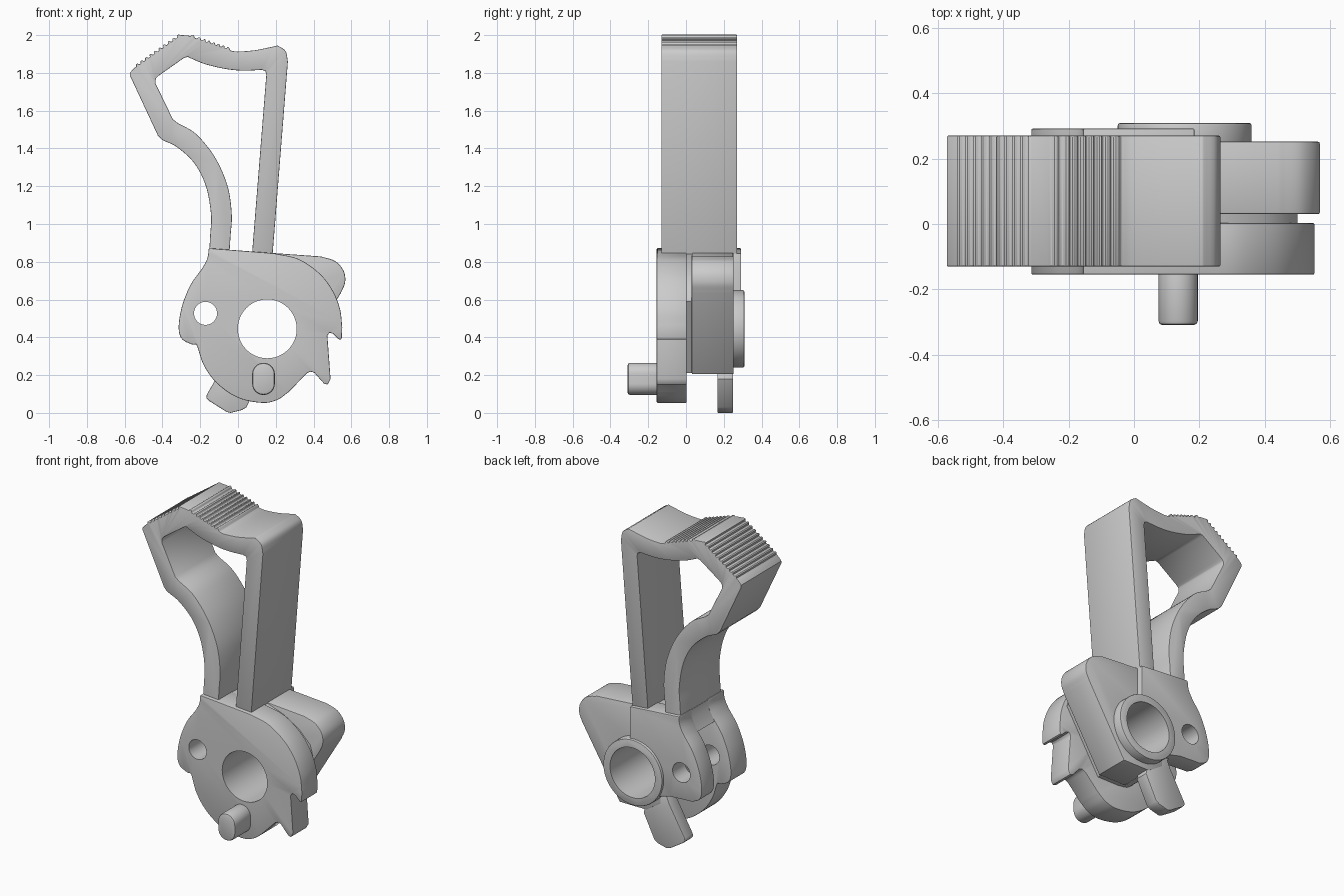
import bpy, bmesh, math
from mathutils import Vector

if "Cube" in bpy.data.objects:
    bpy.data.objects.remove(bpy.data.objects["Cube"])


def smooth(pts, n=6):
    """Catmull-Rom curve through the points."""
    p = [Vector(q) for q in pts]
    p = [2 * p[0] - p[1]] + p + [2 * p[-1] - p[-2]]
    out = []
    for i in range(1, len(p) - 2):
        a, b, c, d = p[i - 1:i + 3]
        for k in range(n):
            t = k / n
            out.append(0.5 * (2 * b + (c - a) * t + (2 * a - 5 * b + 4 * c - d) * t * t
                              + (3 * b - a - 3 * c + d) * t ** 3))
    return [tuple(v) for v in out] + [tuple(pts[-1])]


def arc(cx, cz, r, a0=0, a1=360, n=48):
    return [(cx + r * math.cos(math.radians(a0 + (a1 - a0) * i / n)),
             cz + r * math.sin(math.radians(a0 + (a1 - a0) * i / n))) for i in range(n + 1)]


def teeth(a, b, count, depth=0.011):
    """Square grip ridges from a to b, grooves cut below the line."""
    a, b = Vector(a), Vector(b)
    d = (b - a) / count
    n = Vector((d.y, -d.x)).normalized() * depth
    out = []
    for i in range(count):
        s = a + d * i
        out += [s + n + d * 0.05, s + n + d * 0.35, s + d * 0.5, s + d * 0.85]
    return [tuple(v) for v in out]


def prism(name, pts, y0, y1, bevel=0.006, cuts=()):
    """Extrude an x-z outline along y, round its edges, then drill holes."""
    clean = []
    for p in pts:
        if not clean or (Vector(p) - Vector(clean[-1])).length > 1e-4:
            clean.append(p)
    if (Vector(clean[0]) - Vector(clean[-1])).length < 1e-4:
        clean.pop()
    bm = bmesh.new()
    f = bm.faces.new([bm.verts.new((x, y0, z)) for x, z in clean])
    ext = bmesh.ops.extrude_face_region(bm, geom=[f])
    bmesh.ops.translate(bm, vec=(0, y1 - y0, 0),
                        verts=[g for g in ext["geom"] if isinstance(g, bmesh.types.BMVert)])
    bmesh.ops.recalc_face_normals(bm, faces=bm.faces)
    me = bpy.data.meshes.new(name)
    bm.to_mesh(me)
    bm.free()
    ob = bpy.data.objects.new(name, me)
    bpy.context.collection.objects.link(ob)
    bpy.ops.object.select_all(action="DESELECT")
    ob.select_set(True)
    bpy.context.view_layer.objects.active = ob
    if bevel:
        m = ob.modifiers.new("round", "BEVEL")
        m.width, m.segments, m.limit_method = bevel, 2, "ANGLE"
        m.angle_limit = math.radians(40)
        bpy.ops.object.modifier_apply(modifier=m.name)
    for c in cuts:
        tool = prism("cutter", arc(*c), -1, 1, 0)
        tool.hide_render = True
        bpy.context.view_layer.objects.active = ob
        m = ob.modifiers.new("hole", "BOOLEAN")
        m.operation, m.solver, m.object = "DIFFERENCE", "EXACT", tool
        bpy.ops.object.modifier_apply(modifier=m.name)
        bpy.data.objects.remove(tool)
    bpy.ops.object.select_all(action="DESELECT")
    ob.select_set(True)
    bpy.context.view_layer.objects.active = ob
    bpy.ops.object.shade_smooth_by_angle(angle=math.radians(30))
    return ob


PIVOT = (0.155, 0.445, 0.156)
SIDE = (-0.172, 0.527, 0.061)

# Open spur loop with ridged thumb rest
outer = [(0.18, 0.8)] + smooth([(0.264, 1.86), (0.252, 1.915), (0.21, 1.945)], 4)
outer += smooth([(0.19, 1.94), (0.09, 1.92), (0, 1.913), (-0.04, 1.918)])
outer += teeth((-0.05, 1.925), (-0.2, 1.975), 6) + teeth((-0.2, 1.975), (-0.27, 2.0), 2)
outer += [(-0.3, 2.0)] + teeth((-0.31, 1.995), (-0.55, 1.825), 10)
outer += [(-0.56, 1.815), (-0.572, 1.8), (-0.572, 1.785), (-0.425, 1.47), (-0.405, 1.448)]
outer += smooth([(-0.39, 1.44), (-0.32, 1.405), (-0.23, 1.32), (-0.17, 1.2), (-0.143, 1.05),
                 (-0.148, 0.93), (-0.155, 0.8)])
inner = smooth([(-0.048, 0.8), (-0.04, 0.93), (-0.033, 1.05), (-0.055, 1.2), (-0.12, 1.35),
                (-0.22, 1.475), (-0.32, 1.535)])
inner += [(-0.345, 1.555), (-0.437, 1.745), (-0.435, 1.77), (-0.42, 1.785), (-0.285, 1.88), (-0.265, 1.885)]
inner += smooth([(-0.25, 1.877), (-0.17, 1.845), (-0.06, 1.82), (0.03, 1.812), (0.125, 1.816)])
inner += [(0.145, 1.81), (0.15, 1.79), (0.071, 0.8)]
prism("spur_loop", outer + inner, -0.13, 0.27, 0.005)

# Left edge shared by both cheeks
left = smooth([(-0.155, 0.872), (-0.162, 0.82), (-0.19, 0.765), (-0.25, 0.68), (-0.295, 0.57),
               (-0.314, 0.46), (-0.3, 0.395), (-0.25, 0.365), (-0.22, 0.362)])

# Front cheek with two notches
front = left + smooth([(-0.215, 0.35), (-0.18, 0.25), (-0.11, 0.155), (0, 0.08), (0.13, 0.053),
                       (0.21, 0.07), (0.27, 0.112)])
front += [(0.365, 0.21), (0.385, 0.219), (0.405, 0.212), (0.455, 0.155), (0.475, 0.15),
          (0.49, 0.18), (0.473, 0.41), (0.485, 0.425), (0.505, 0.418), (0.535, 0.388), (0.549, 0.39)]
front += smooth([(0.552, 0.45), (0.54, 0.55), (0.5, 0.65), (0.43, 0.74), (0.32, 0.815), (0.19, 0.845)])
prism("front_cheek", front, -0.155, 0.003, 0.005, (PIVOT, SIDE))

# Back cheek
back = left + [(-0.1, 0.355), (0, 0.33), (0.185, 0.33), (0.185, 0.846)]
prism("back_cheek", back, 0.168, 0.292, 0.005, (PIVOT, SIDE))

# Middle core, leaving a slot between the cheeks on the left
core = [(-0.153, 0.868), (-0.162, 0.81), (-0.2, 0.745), (-0.03, 0.73)]
core += smooth([(-0.065, 0.55), (-0.075, 0.45), (-0.04, 0.32), (0.04, 0.23), (0.12, 0.21)])
core += [(0.27, 0.21), (0.5, 0.59), (0.48, 0.66), (0.4, 0.74), (0.3, 0.8), (0.183, 0.842)]
prism("core", core, -0.01, 0.245, 0, (PIVOT,))

# Striking lobe on the right
lobe = [(0.05, 0.84), (0.19, 0.846)] + smooth([(0.44, 0.828), (0.515, 0.803), (0.56, 0.75),
                                              (0.567, 0.69), (0.545, 0.635)])
lobe += [(0.285, 0.205), (0.1, 0.205), (0.0, 0.27), (0.0, 0.6)]
prism("striking_lobe", lobe, 0.03, 0.252, 0.006, (PIVOT,))

# Lower foot
foot = [(0.1, 0.28), (0.12, 0.18), (0.045, 0.03), (0.02, 0.015), (-0.04, 0.0), (-0.06, 0.005),
        (-0.155, 0.065), (-0.168, 0.08), (-0.165, 0.097), (-0.06, 0.28), (-0.03, 0.35)]
prism("lower_foot", foot, 0.166, 0.25, 0.005, (PIVOT,))

# Pivot ring
prism("pivot_ring", arc(0.155, 0.445, 0.205, n=64), 0.2, 0.309, 0.008, (PIVOT,))

# Stadium-shaped pin
pin = arc(0.135, 0.205, 0.06, 0, 180, 20) + arc(0.135, 0.155, 0.06, 180, 360, 20)
prism("strut_pin", pin, -0.309, -0.1, 0.012)
